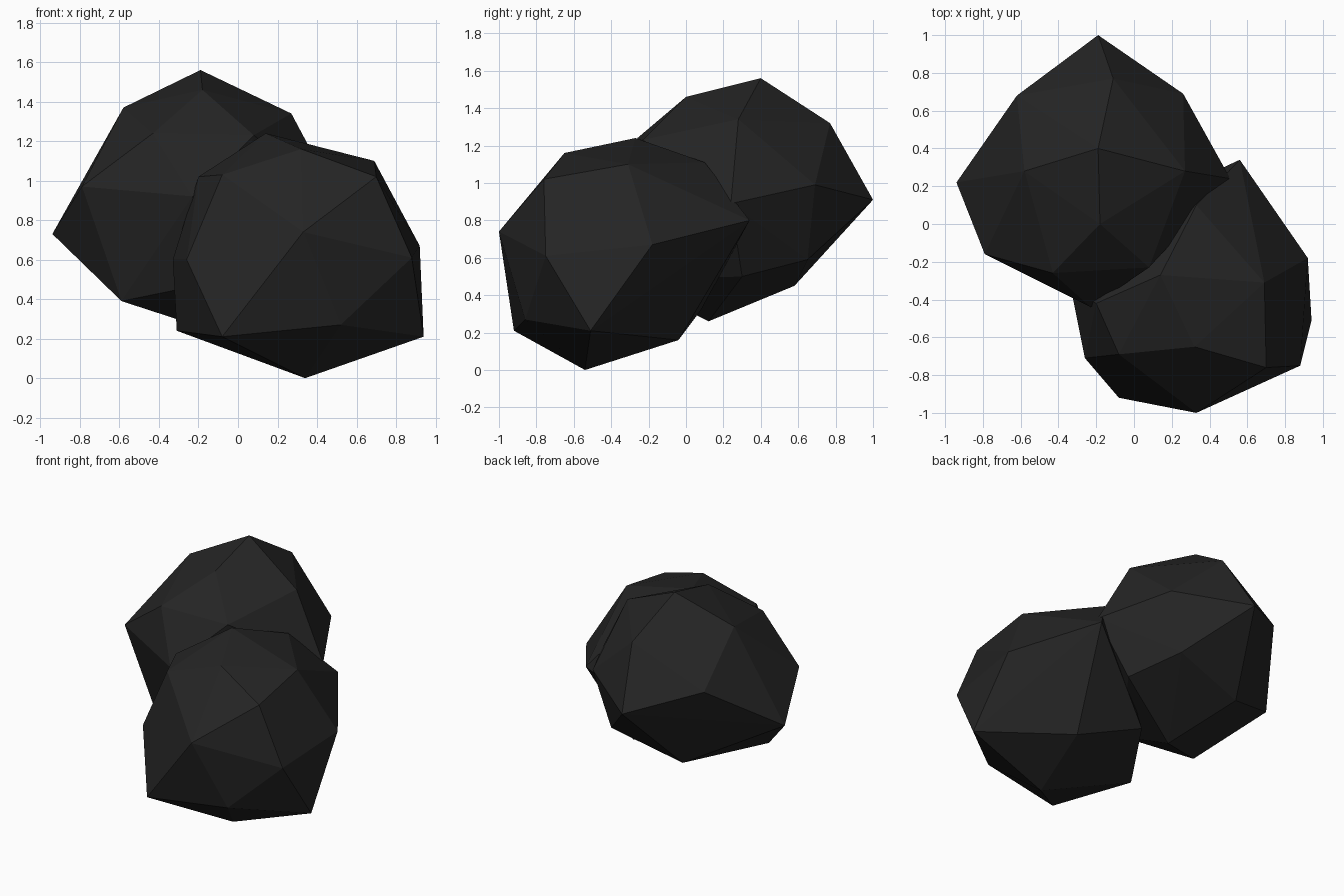
import bpy
import bmesh

# Remove the default cube only
default_cube = bpy.data.objects.get("Cube")
if default_cube:
    bpy.data.objects.remove(default_cube, do_unlink=True)


def make_material(name, value):
    """One flat grey material, shown in viewport and render."""
    colour = (value, value, value, 1.0)
    material = bpy.data.materials.new(name)
    material.use_nodes = True
    material.diffuse_color = colour
    shader = material.node_tree.nodes["Principled BSDF"]
    shader.inputs["Base Color"].default_value = colour
    shader.inputs["Roughness"].default_value = 0.9
    return material


def make_boulder(name, corners, material):
    """Faceted boulder: the convex hull around its corner points."""
    bm = bmesh.new()
    for corner in corners:
        bm.verts.new(corner)
    hull = bmesh.ops.convex_hull(bm, input=bm.verts[:])
    spare = set(hull["geom_interior"]) | set(hull["geom_unused"])
    spare_verts = [v for v in spare if isinstance(v, bmesh.types.BMVert)]
    bmesh.ops.delete(bm, geom=spare_verts, context="VERTS")
    bmesh.ops.recalc_face_normals(bm, faces=bm.faces[:])
    for face in bm.faces:
        face.smooth = False
    mesh = bpy.data.meshes.new(name)
    bm.to_mesh(mesh)
    bm.free()
    mesh.materials.append(material)
    boulder = bpy.data.objects.new(name, mesh)
    bpy.context.scene.collection.objects.link(boulder)
    return boulder


coal_black = make_material("coal black", 0.018)

# Upper boulder, leaning back: crown, shoulder ring, belly, underside
upper_crown = [(-.19, .4, 1.56), (-.18, 0, 1.46), (-.58, .28, 1.37),
               (.27, .28, 1.34), (-.11, .77, 1.32), (.08, -.23, 1.23),
               (-.43, -.26, 1.24)]
upper_belly = [(-.19, 1, .91), (-.62, .68, 1.06), (.26, .69, .99),
               (.51, .24, .89), (-.94, .22, .73), (-.79, -.16, .97),
               (-.23, -.44, .92)]
upper_base = [(.14, .65, .59), (-.38, .58, .45), (-.59, -.1, .39),
              (-.19, .12, .26), (-.15, -.3, .48), (.3, .3, .5)]
make_boulder("upper_boulder", upper_crown + upper_belly + upper_base, coal_black)

# Lower boulder, resting on the ground in front
lower_crown = [(.14, -.27, 1.24), (.32, -.65, 1.16), (.69, -.31, 1.1),
               (.33, .1, 1.11), (.7, -.76, 1.02), (-.2, -.42, 1.02),
               (-.08, -.69, 1.03)]
lower_belly = [(.33, -1, .74), (.88, -.75, .61), (.92, -.18, .67),
               (.56, .34, .8), (-.26, -.71, .6), (-.33, -.36, .6)]
lower_base = [(-.08, -.92, .21), (.52, -.86, .27), (.94, -.51, .21),
              (-.31, -.4, .24), (.45, -.04, .16), (0, .08, .32),
              (.34, -.54, 0)]
make_boulder("lower_boulder", lower_crown + lower_belly + lower_base, coal_black)
